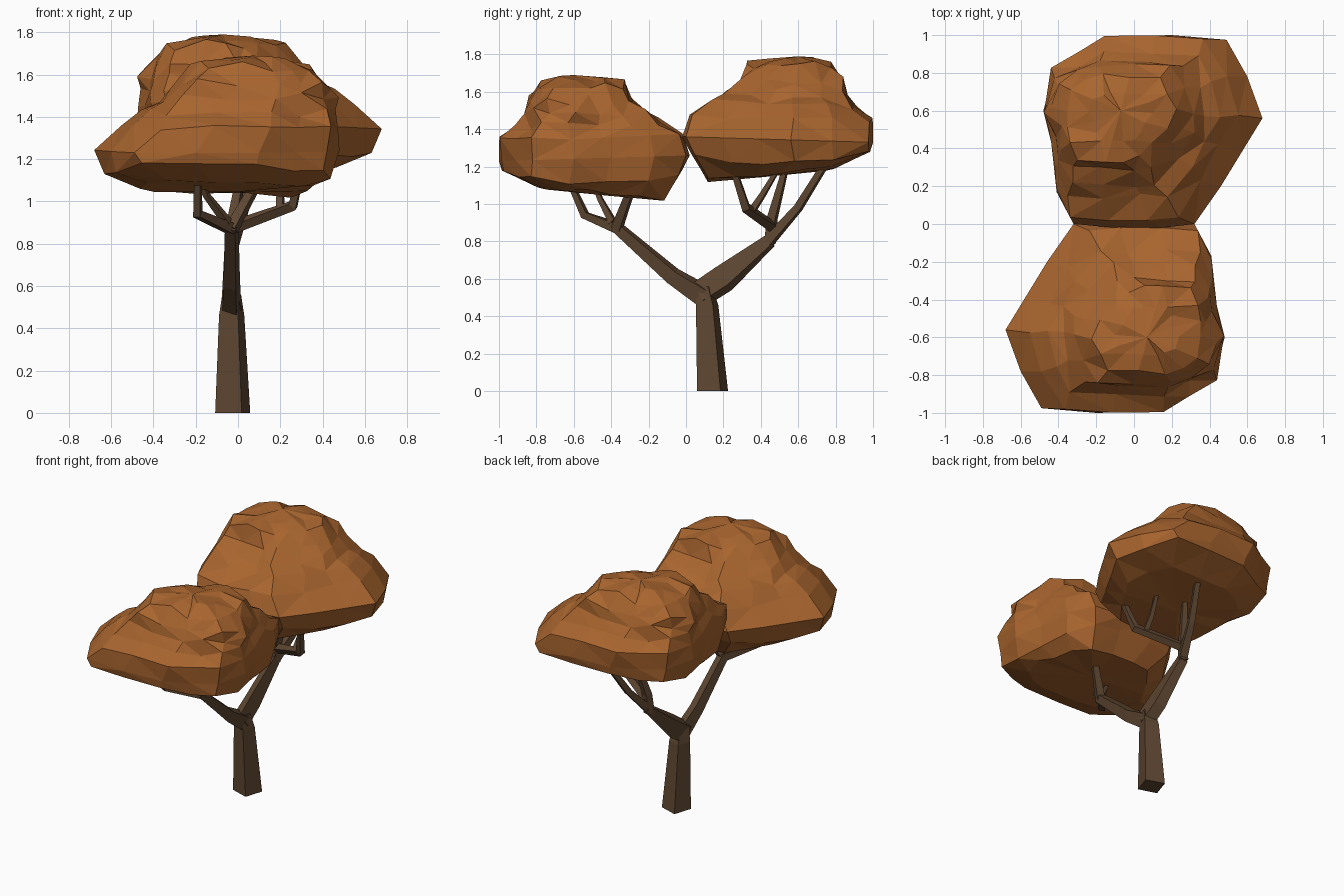
import bpy, bmesh, math, random
from mathutils import Vector, Matrix

cube = bpy.data.objects.get("Cube")
if cube:
    bpy.data.objects.remove(cube, do_unlink=True)
random.seed(5)


def material(name, rgb):
    m = bpy.data.materials.new(name)
    m.use_nodes = True
    m.diffuse_color = (*rgb, 1)
    bsdf = next(n for n in m.node_tree.nodes if n.type == 'BSDF_PRINCIPLED')
    bsdf.inputs["Base Color"].default_value = (*rgb, 1)
    bsdf.inputs["Roughness"].default_value = 0.9
    return m


BARK = material("dark bark", (0.112, 0.062, 0.031))
LEAVES = material("autumn leaves", (0.395, 0.130, 0.028))


def add_object(name, mesh, mat=None):
    ob = bpy.data.objects.new(name, mesh)
    bpy.context.collection.objects.link(ob)
    if mat:
        mesh.materials.append(mat)
    return ob


def loft(name, rings, mat, bottom=None, top=None):
    """Bridge closed rings of points; close the ends with a pole or a flat cap."""
    bm = bmesh.new()
    loops = [[bm.verts.new(p) for p in ring] for ring in rings]
    n = len(loops[0])
    for a, b in zip(loops, loops[1:]):
        for i in range(n):
            j = (i + 1) % n
            bm.faces.new((a[i], a[j], b[j], b[i]))
    for loop, pole in ((loops[0], bottom), (loops[-1], top)):
        if pole:
            tip = bm.verts.new(pole)
            for i in range(n):
                bm.faces.new((loop[i], loop[(i + 1) % n], tip))
        else:
            bm.faces.new(loop)
    if bottom:
        bmesh.ops.triangulate(bm, faces=bm.faces[:])
    bmesh.ops.recalc_face_normals(bm, faces=bm.faces[:])
    mesh = bpy.data.meshes.new(name)
    bm.to_mesh(mesh)
    bm.free()
    return add_object(name, mesh, mat)


def limb(name, path, upright=False):
    """Four-sided tapering limb along (x, y, z, radius[, depth radius]) points."""
    pts = [Vector(p[:3]) for p in path]
    rings = []
    for k, p in enumerate(pts):
        t = pts[min(k + 1, len(pts) - 1)] - pts[max(k - 1, 0)]
        t = Vector((0, 0, 1)) if upright else t.normalized()
        u = (Vector((1, 0, 0)) - t * t.x).normalized() * path[k][3]
        v = t.cross(u).normalized() * path[k][-1]
        angles = [math.radians(27 + 90 * i) for i in range(4)]
        rings.append([p + u * math.cos(a) + v * math.sin(a) for a in angles])
    return loft(name, rings, BARK)


# Trunk and the two main boughs
limb("trunk", [(-0.025, 0.142, 0, 0.093), (-0.03, 0.113, 0.46, 0.067),
               (-0.03, 0.095, 0.56, 0.05)], upright=True)
limb("front_bough", [(-0.03, 0.11, 0.50, 0.05, 0.07), (-0.03, -0.07, 0.615, 0.044, 0.053),
                     (-0.03, -0.38, 0.885, 0.036, 0.036)])
limb("back_bough", [(-0.03, 0.07, 0.515, 0.052, 0.08), (-0.03, 0.20, 0.60, 0.047, 0.084),
                    (-0.03, 0.45, 0.805, 0.036, 0.042)])

# Twigs carrying the front crown
limb("front_twig_outer", [(-0.03, -0.36, 0.87, 0.036), (-0.19, -0.54, 0.94, 0.027),
                          (-0.19, -0.64, 1.16, 0.018)])
limb("front_twig_middle", [(-0.05, -0.39, 0.90, 0.026), (-0.15, -0.46, 1.03, 0.018),
                           (-0.2, -0.5, 1.14, 0.014)])
limb("front_twig_inner", [(-0.03, -0.37, 0.87, 0.036), (0.03, -0.33, 0.98, 0.03),
                          (0.12, -0.27, 1.14, 0.024)])

# Twigs carrying the back crown
limb("back_twig_outer", [(-0.03, 0.44, 0.80, 0.038), (0.03, 0.60, 0.98, 0.028),
                         (0.11, 0.78, 1.27, 0.022)])
limb("back_twig_middle", [(-0.03, 0.45, 0.79, 0.036), (-0.02, 0.46, 0.92, 0.033),
                          (0.03, 0.54, 1.22, 0.018)])
limb("back_twig_side", [(-0.02, 0.46, 0.88, 0.033), (0.26, 0.32, 0.98, 0.03),
                        (0.31, 0.25, 1.2, 0.02)])
limb("back_twig_small", [(0.2, 0.35, 0.96, 0.024), (0.2, 0.41, 1.05, 0.02),
                         (0.22, 0.5, 1.2, 0.014)])

# Leaf crown: an uneven outline, shrunk and shifted ring by ring
OUTLINE = [(-0.32, 0), (-0.15, 0.02), (0.1, 0.02), (0.32, 0), (0.41, -0.17),
           (0.43, -0.4), (0.48, -0.6), (0.42, -0.82), (0.27, -0.91), (0.1, -0.985),
           (-0.2, -1), (-0.49, -0.975), (-0.6, -0.78), (-0.68, -0.56),
           (-0.57, -0.38), (-0.46, -0.2)]
CENTRE = Vector((-0.05, -0.5))
# x scale, y scale, centre x, centre y, height, slope along y, bow along y, jitter
LAYERS = [(0.72, 0.67, -0.02, -0.46, 1.063, -0.1, 0, 0.01),
          (0.94, 0.94, -0.05, -0.52, 1.115, 0, 0.25, 0.012),
          (1.00, 1.00, -0.05, -0.50, 1.245, 0.03, 0, 0.0),
          (0.89, 0.96, 0.01, -0.525, 1.35, 0.03, 0, 0.018),
          (0.82, 0.76, 0.04, -0.535, 1.44, 0.03, 0, 0.022),
          (0.73, 0.64, 0.07, -0.545, 1.485, 0, 0, 0.022),
          (0.65, 0.53, 0.08, -0.57, 1.56, 0, 0, 0.022),
          (0.50, 0.44, 0.095, -0.565, 1.64, 0, 0, 0.02),
          (0.28, 0.25, 0.08, -0.57, 1.67, 0, 0, 0.012)]

rings = []
for sx, sy, cx, cy, height, slope, bow, jitter in LAYERS:
    ring = []
    for p in OUTLINE:
        offset = Vector(p) - CENTRE
        dx, dy, dz = (random.uniform(-jitter, jitter) for _ in range(3))
        y = min(0.02, max(-1, cy + offset.y * sy + dy))
        z = height + slope * (y - cy) + bow * (y - cy) ** 2 + dz * 1.4
        ring.append((cx + offset.x * sx + dx, y, z))
    rings.append(ring)
front_crown = loft("front_crown", rings, LEAVES,
                   bottom=(0, -0.42, 1.045), top=(0.07, -0.6, 1.69))

# Second crown: the same mass turned half a turn and set higher
back_crown = add_object("back_crown", front_crown.data)
back_crown.matrix_world = Matrix.Translation((0, 0, 0.1)) @ Matrix.Rotation(math.pi, 4, 'Z')
